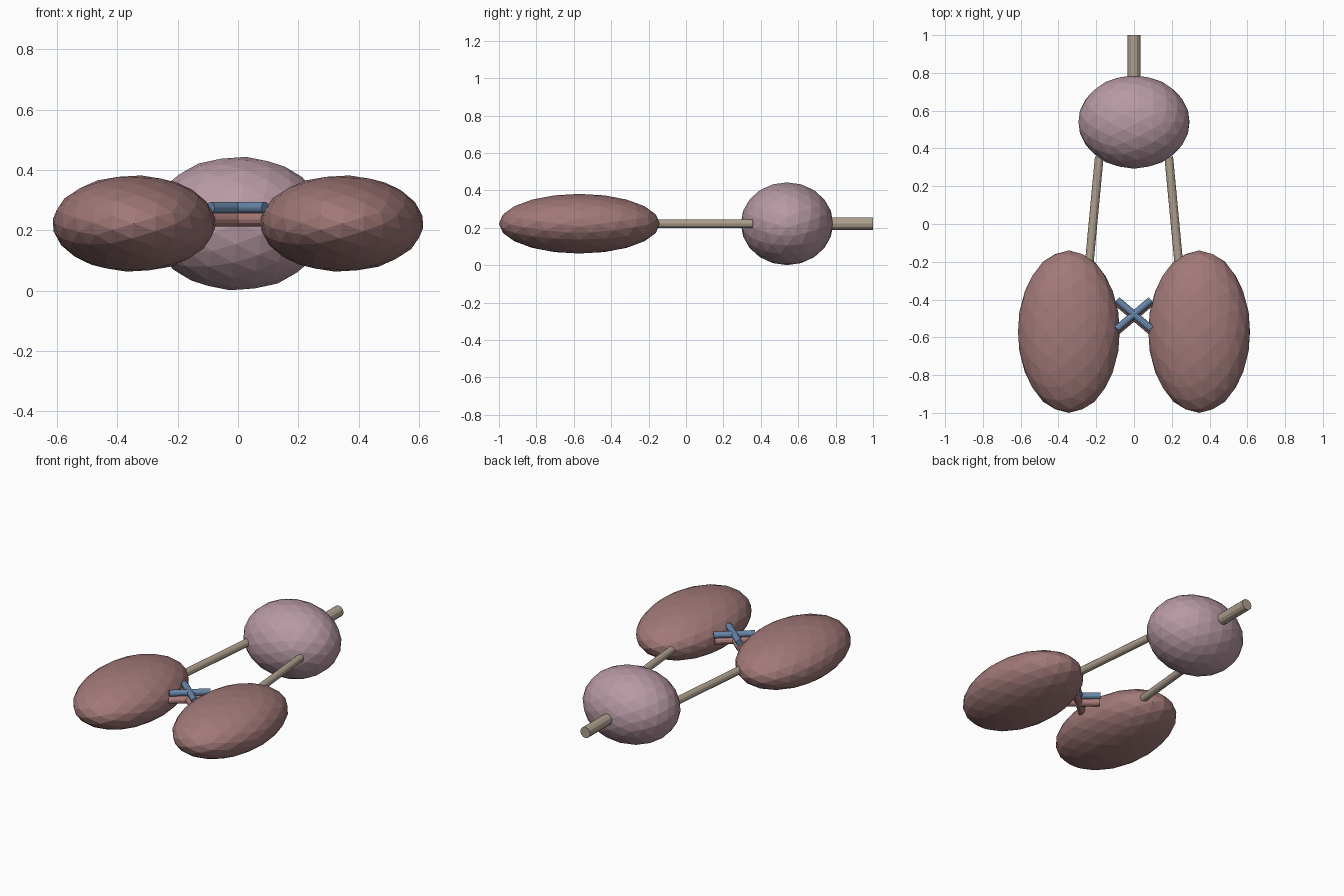
import bpy, math
from mathutils import Vector, Matrix

if "Cube" in bpy.data.objects:
    bpy.data.objects.remove(bpy.data.objects["Cube"])


def material(name, rgb):
    m = bpy.data.materials.new(name)
    m.diffuse_color = (*rgb, 1)
    m.use_nodes = True
    m.node_tree.nodes["Principled BSDF"].inputs["Base Color"].default_value = m.diffuse_color
    return m


KIDNEY = material("kidney red", (0.36, 0.19, 0.19))
BLADDER = material("bladder pink", (0.48, 0.32, 0.37))
TUBE = material("duct tan", (0.42, 0.35, 0.27))
VEIN = material("vein blue", (0.14, 0.24, 0.40))
ARTERY = material("artery red", (0.40, 0.20, 0.19))


def ellipsoid(name, center, radii, mat):
    # icosphere turned so that it is mirror symmetric on all three axes
    bpy.ops.mesh.primitive_ico_sphere_add(subdivisions=3, radius=1)
    ob = bpy.context.object
    ob.name = name
    turn = Matrix.Rotation(math.atan(2) / 2, 4, 'Y')
    ob.data.transform(Matrix.Diagonal((*radii, 1)) @ turn)
    ob.location = center
    ob.data.materials.append(mat)


def rod(name, a, b, radius, mat, sides=12):
    a, b = Vector(a), Vector(b)
    bpy.ops.mesh.primitive_cylinder_add(vertices=sides, radius=radius,
                                        depth=(b - a).length, location=(a + b) / 2)
    ob = bpy.context.object
    ob.name = name
    ob.rotation_euler = (b - a).to_track_quat('Z', 'Y').to_euler()
    ob.data.materials.append(mat)


Z = 0.222
# bladder and its outlet
ellipsoid("bladder", (0, 0.54, Z), (0.295, 0.247, 0.222), BLADDER)
rod("urethra", (0, 0.70, Z), (0, 1.0, Z), 0.034, TUBE)

for s, side in ((-1, "left"), (1, "right")):
    ellipsoid(side + "_kidney", (s * 0.345, -0.57, Z), (0.27, 0.43, 0.16), KIDNEY)
    # duct from kidney to bladder
    rod(side + "_ureter", (s * 0.24, -0.24, Z), (s * 0.184, 0.355, Z), 0.023, TUBE)
    # crossing blood vessels
    rod(side + "_vein", (s * 0.09, -0.555, 0.275), (s * -0.09, -0.402, 0.275), 0.019, VEIN)
    rod(side + "_artery", (s * 0.09, -0.565, 0.235), (s * -0.09, -0.412, 0.235), 0.022, ARTERY)
